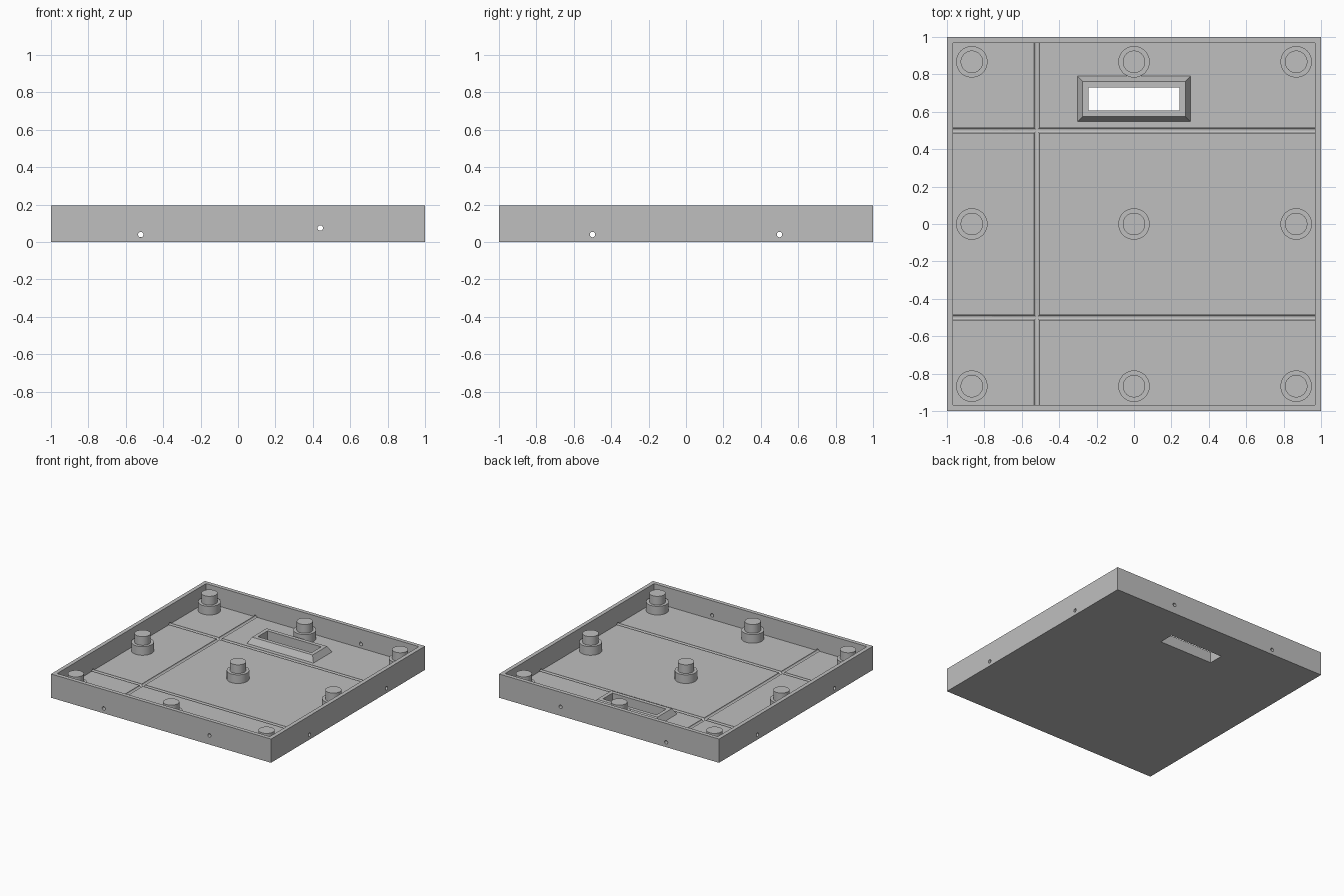
import bpy
import bmesh
from math import pi
from mathutils import Matrix

cube = bpy.data.objects.get("Cube")
if cube:
    bpy.data.objects.remove(cube, do_unlink=True)

HEIGHT, WALL, FLOOR = 0.195, 0.033, 0.041

grey = bpy.data.materials.new("plain grey")
grey.use_nodes = True
colour = (0.52, 0.52, 0.52, 1)
grey.diffuse_color = colour
grey.node_tree.nodes["Principled BSDF"].inputs["Base Color"].default_value = colour


def make_object(name, bm):
    bmesh.ops.recalc_face_normals(bm, faces=bm.faces)
    mesh = bpy.data.meshes.new(name)
    bm.to_mesh(mesh)
    bm.free()
    mesh.materials.append(grey)
    obj = bpy.data.objects.new(name, mesh)
    bpy.context.collection.objects.link(obj)
    return obj


def block(name, x, y, z0, z1, centre_y=0, inset=0):
    """Box of half sizes x, y; inset narrows its top into a frustum."""
    bm = bmesh.new()
    bmesh.ops.create_cube(bm, size=2)
    for v in bm.verts:
        top = v.co.z > 0
        shrink = inset if top else 0
        v.co = (v.co.x * (x - shrink), centre_y + v.co.y * (y - shrink), z1 if top else z0)
    return make_object(name, bm)


def rod(name, axis, offset, z, radius):
    """Long thin cylinder along x or y."""
    bm = bmesh.new()
    bmesh.ops.create_cone(bm, cap_ends=True, segments=32, radius1=radius, radius2=radius, depth=2.2)
    turn = Matrix.Rotation(pi / 2, 4, "Y" if axis == "X" else "X")
    place = (0, offset, z) if axis == "X" else (offset, 0, z)
    bmesh.ops.transform(bm, matrix=Matrix.Translation(place) @ turn, verts=bm.verts)
    return make_object(name, bm)


def cut(obj, cutter):
    mod = obj.modifiers.new("cut", "BOOLEAN")
    mod.operation = "DIFFERENCE"
    mod.solver = "EXACT"
    mod.object = cutter
    bpy.context.view_layer.objects.active = obj
    bpy.ops.object.modifier_apply(modifier=mod.name)


def smooth(obj):
    bpy.ops.object.select_all(action="DESELECT")
    obj.select_set(True)
    bpy.context.view_layer.objects.active = obj
    bpy.ops.object.shade_smooth_by_angle(angle=0.5)


# Open tray and raised slot surround
tray = block("tray", 1, 1, 0, HEIGHT)
surround = block("slot_surround", 0.302, 0.121, FLOOR, 0.09, 0.669, 0.027)

# Cavity, slot, wire channels with their wall holes, and one higher hole
cavity = block("cavity_cutter", 1 - WALL, 1 - WALL, FLOOR, 0.4)
slot = block("slot_cutter", 0.244, 0.062, -0.1, 0.3, 0.669)
rods = [
    rod("channel_cutter", "X", 0.5, 0.04, 0.0145),
    rod("channel_cutter", "X", -0.5, 0.04, 0.0145),
    rod("channel_cutter", "Y", -0.52, 0.04, 0.0145),
    rod("hole_cutter", "Y", 0.44, 0.075, 0.0145),
]
for cutter in [cavity, slot] + rods:
    cut(tray, cutter)
cut(surround, slot)
for cutter in [cavity, slot] + rods:
    bpy.data.objects.remove(cutter, do_unlink=True)
smooth(tray)

# Grid of stepped posts: wide collar with a narrower pin
for x in (-0.867, 0, 0.867):
    for y in (-0.867, 0, 0.867):
        bm = bmesh.new()
        profile = [(0, FLOOR), (0.084, FLOOR), (0.084, 0.112), (0.06, 0.112), (0.06, 0.183), (0, 0.183)]
        verts = [bm.verts.new((r, 0, z)) for r, z in profile]
        edges = [bm.edges.new(pair) for pair in zip(verts, verts[1:])]
        bmesh.ops.spin(bm, geom=verts + edges, axis=(0, 0, 1), cent=(0, 0, 0), angle=2 * pi, steps=48)
        bmesh.ops.remove_doubles(bm, verts=bm.verts, dist=0.0001)
        post = make_object("post", bm)
        post.location = (x, y, 0)
        smooth(post)
